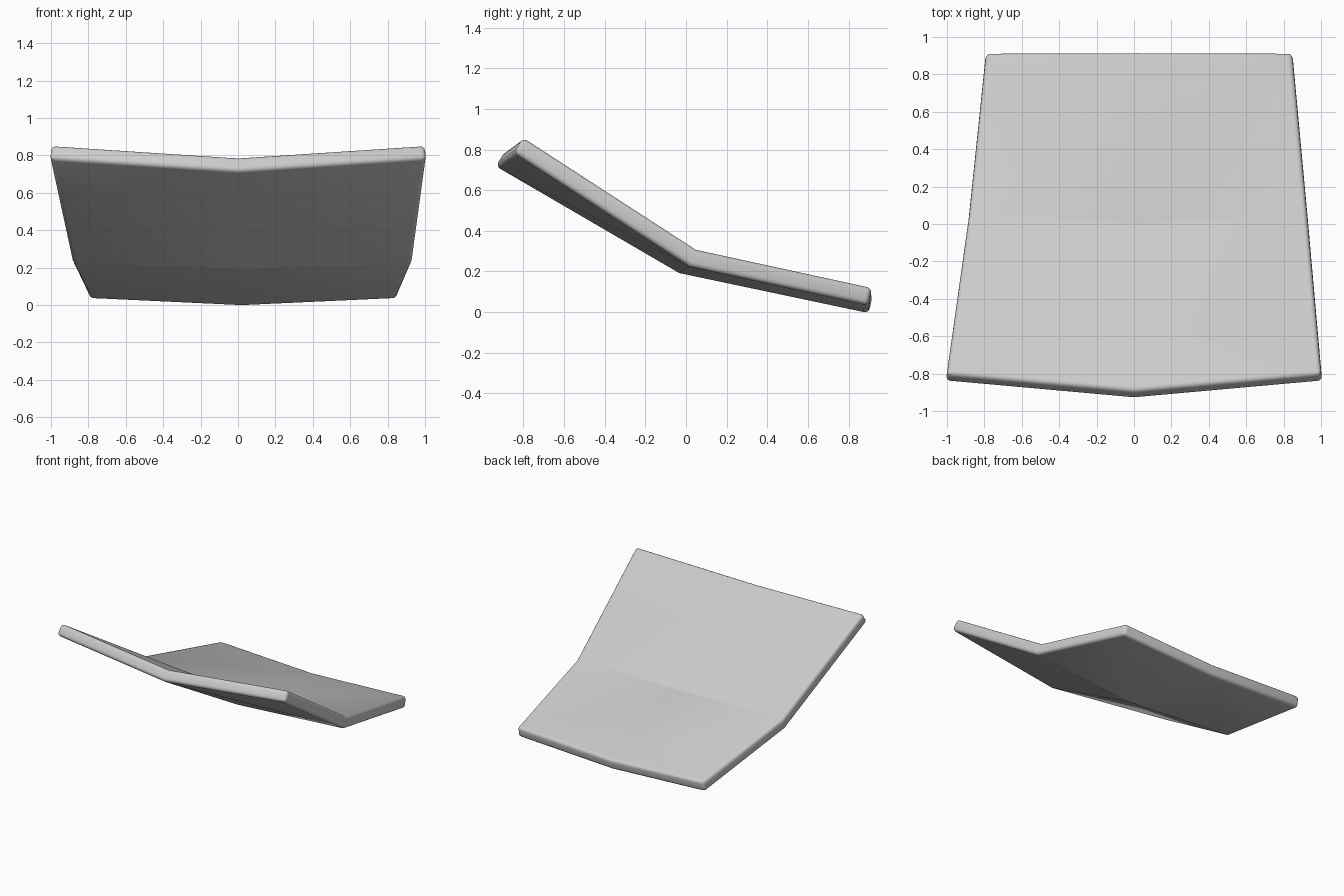
import bpy, bmesh, math

if "Cube" in bpy.data.objects:
    bpy.data.objects.remove(bpy.data.objects["Cube"])

# Upper face: three rows across (front, fold, back), each dipping at the centre
rows = [
    [(-1.0, -0.80, 0.872), (0.0, -0.89, 0.806), (1.0, -0.80, 0.872)],
    [(-0.88, 0.05, 0.32), (0.02, 0.0, 0.288), (0.925, 0.05, 0.32)],
    [(-0.79, 0.915, 0.132), (0.02, 0.918, 0.094), (0.845, 0.915, 0.132)],
]

bm = bmesh.new()
grid = [[bm.verts.new(p) for p in row] for row in rows]
for a, b in zip(grid, grid[1:]):
    for i in range(2):
        bm.faces.new((a[i], a[i + 1], b[i + 1], b[i]))
bm.normal_update()

# Weight the rim edges only, so that the folds stay crisp
mesh = bpy.data.meshes.new("folded_panel")
bm.to_mesh(mesh)
bm.free()
panel = bpy.data.objects.new("folded_panel", mesh)
bpy.context.collection.objects.link(panel)

# Plate thickness, grown downwards
solid = panel.modifiers.new("thickness", 'SOLIDIFY')
solid.thickness = 0.088
solid.offset = -1
solid.use_even_offset = True

# Rounded rim and corners
bevel = panel.modifiers.new("rounded_rim", 'BEVEL')
bevel.width = 0.025
bevel.segments = 4
bevel.limit_method = 'ANGLE'
bevel.angle_limit = math.radians(50)

bpy.context.view_layer.objects.active = panel
panel.select_set(True)
bpy.ops.object.shade_smooth_by_angle(angle=math.radians(15))
for name in ("thickness", "rounded_rim"):
    bpy.ops.object.modifier_apply(modifier=name)

# Rest the panel on the ground
low = min(v.co.z for v in mesh.vertices)
for v in panel.data.vertices:
    v.co.z -= low
bpy.ops.object.shade_smooth_by_angle(angle=math.radians(25))
